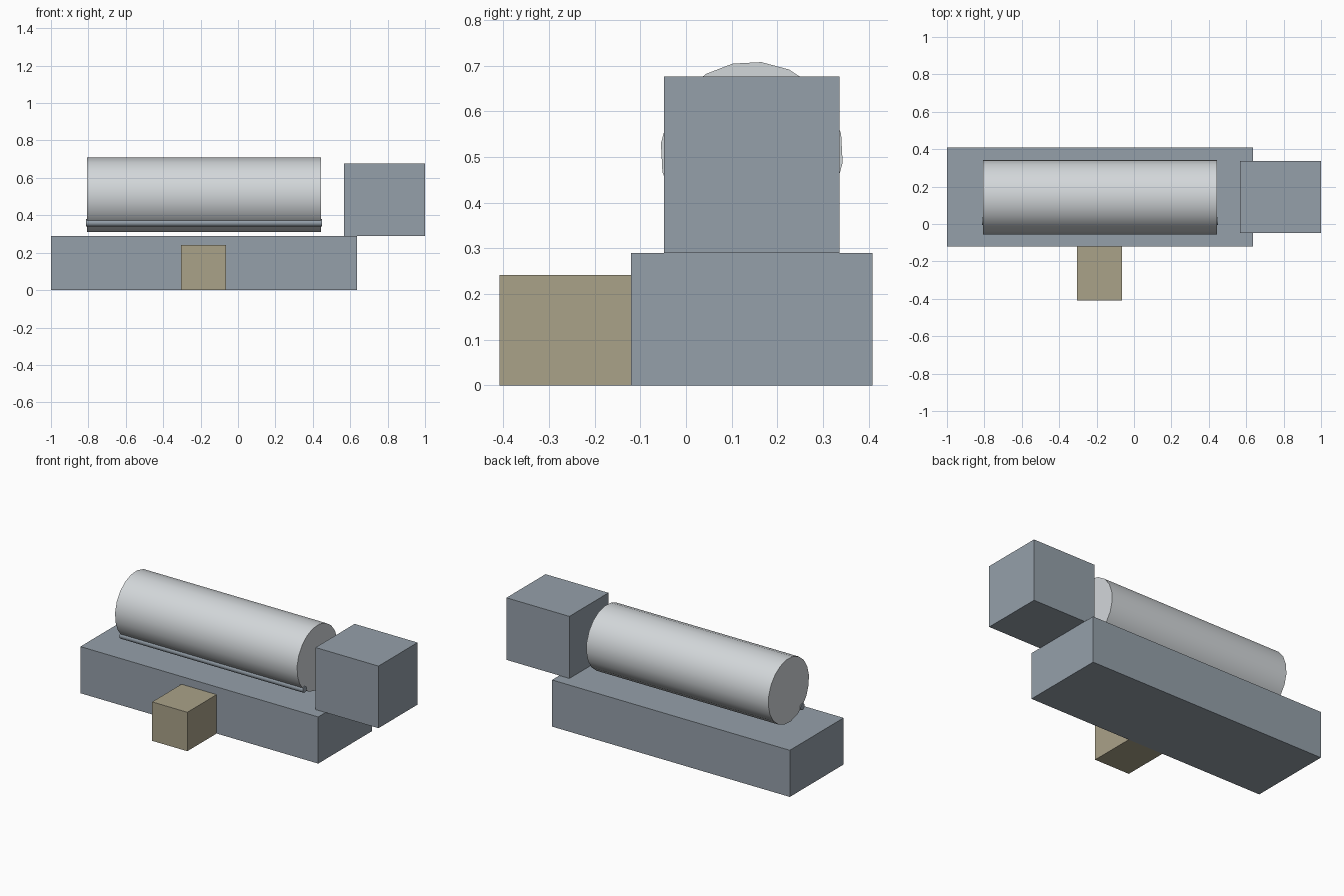
import bpy
import math
from mathutils import Matrix

cube = bpy.data.objects.get("Cube")
if cube:
    bpy.data.objects.remove(cube, do_unlink=True)


def material(name, rgb):
    mat = bpy.data.materials.new(name)
    mat.use_nodes = True
    colour = (*rgb, 1.0)
    mat.diffuse_color = colour
    mat.node_tree.nodes["Principled BSDF"].inputs["Base Color"].default_value = colour
    return mat


steel = material("blue_grey_steel", (0.30, 0.35, 0.40))
silver = material("pale_silver", (0.65, 0.68, 0.70))
tan = material("dull_tan", (0.40, 0.36, 0.25))


def box(name, low, high, mat):
    """Box spanning two opposite corners."""
    bpy.ops.mesh.primitive_cube_add(size=1)
    obj = bpy.context.object
    obj.name = name
    size = [h - l for l, h in zip(low, high)]
    centre = [(h + l) / 2 for l, h in zip(low, high)]
    obj.data.transform(Matrix.Translation(centre) @ Matrix.Diagonal((*size, 1)))
    obj.data.materials.append(mat)
    return obj


def roller(name, x0, x1, y, z, radius, sides, turn, mat):
    """Smooth cylinder lying along x, turned about its axis."""
    bpy.ops.mesh.primitive_cylinder_add(vertices=sides, radius=radius, depth=x1 - x0)
    obj = bpy.context.object
    obj.name = name
    obj.data.transform(Matrix.Translation(((x0 + x1) / 2, y, z))
                       @ Matrix.Rotation(math.radians(turn), 4, "X")
                       @ Matrix.Rotation(math.pi / 2, 4, "Y"))
    obj.data.materials.append(mat)
    bpy.ops.object.shade_smooth_by_angle(angle=math.radians(40))
    return obj


# Long bed, end housing and front block
box("bed", (-1.0, -0.12, 0.0), (0.636, 0.408, 0.29), steel)
box("end_housing", (0.567, -0.048, 0.29), (1.0, 0.336, 0.676), steel)
box("front_block", (-0.305, -0.408, 0.0), (-0.063, -0.12, 0.242), tan)

# Large drum above the bed
roller("drum", -0.807, 0.445, 0.144, 0.509, 0.2, 20, -6, silver)

# Thin rod set into the lower front of the drum
roller("drum_rod", -0.812, 0.45, 0.014, 0.36, 0.02, 12, 0, steel)
